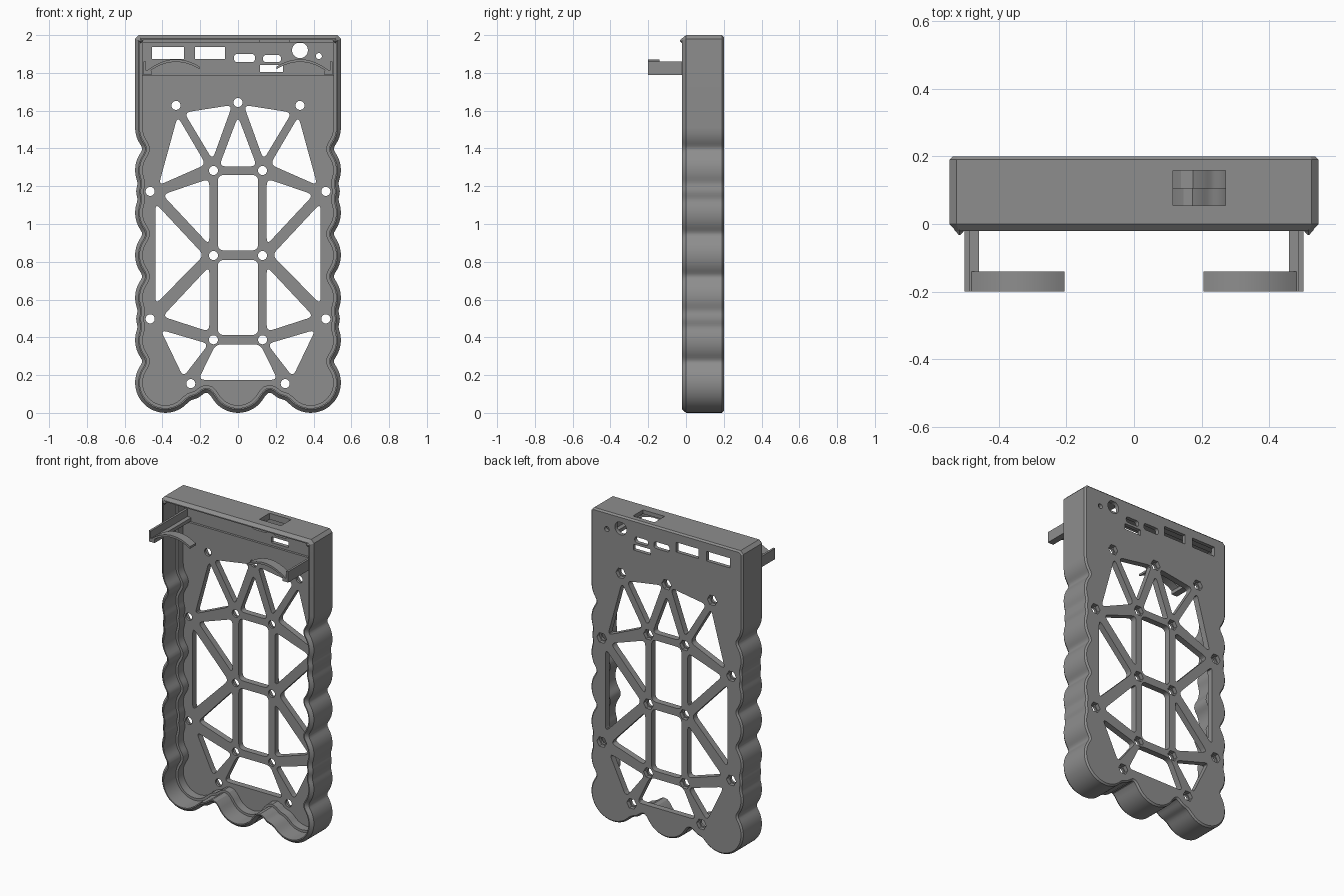
import bpy, bmesh, math
from mathutils import Vector

if "Cube" in bpy.data.objects:
    bpy.data.objects.remove(bpy.data.objects["Cube"])

grey = bpy.data.materials.new("mid grey")
grey.diffuse_color = (0.27, 0.27, 0.27, 1)
grey.use_nodes = True
grey.node_tree.nodes["Principled BSDF"].inputs["Base Color"].default_value = grey.diffuse_color


def finish(ob):
    ob.data.materials.clear()
    ob.data.materials.append(grey)
    bpy.ops.object.select_all(action='DESELECT')
    ob.select_set(True)
    bpy.context.view_layer.objects.active = ob
    bpy.ops.object.shade_smooth_by_angle(angle=math.radians(30))
    return ob


def slab(name, outline, holes, y0, y1):
    """Flat x/z outline with holes, extruded from y0 to y1."""
    cu = bpy.data.curves.new(name, 'CURVE')
    cu.dimensions, cu.fill_mode, cu.extrude = '2D', 'BOTH', (y1 - y0) / 2
    for pts in [outline] + holes:
        sp = cu.splines.new('POLY')
        sp.points.add(len(pts) - 1)
        for p, q in zip(sp.points, pts):
            p.co = (q[0], q[1], 0, 1)
        sp.use_cyclic_u = True
    ob = bpy.data.objects.new(name, cu)
    bpy.context.collection.objects.link(ob)
    ob.rotation_euler.x = math.pi / 2
    ob.location.y = (y0 + y1) / 2
    bpy.ops.object.select_all(action='DESELECT')
    ob.select_set(True)
    bpy.context.view_layer.objects.active = ob
    bpy.ops.object.convert(target='MESH')
    ob = bpy.context.view_layer.objects.active
    bm = bmesh.new()
    bm.from_mesh(ob.data)
    bmesh.ops.remove_doubles(bm, verts=bm.verts, dist=1e-5)
    bmesh.ops.recalc_face_normals(bm, faces=bm.faces)
    bm.to_mesh(ob.data)
    bm.free()
    return finish(ob)


def circle(x, z, r, n=24):
    return [(x + r * math.cos(2 * math.pi * i / n), z + r * math.sin(2 * math.pi * i / n))
            for i in range(n)]


def rect(x0, x1, z0, z1):
    return [(x0, z0), (x1, z0), (x1, z1), (x0, z1)]


def rounded(pts, r):
    """Round every corner with a short quadratic arc."""
    out, n = [], len(pts)
    for i in range(n):
        c = Vector(pts[i])
        da, db = Vector(pts[i - 1]) - c, Vector(pts[(i + 1) % n]) - c
        a = c + da.normalized() * min(r, da.length * 0.45)
        b = c + db.normalized() * min(r, db.length * 0.45)
        for k in range(6):
            t = k / 5
            out.append(tuple(a * (1 - t) ** 2 + c * 2 * t * (1 - t) + b * t * t))
    return out


def mirror(pts):
    return [(-x, z) for x, z in reversed(pts)]


def offset(pts, d):
    """Move a counter-clockwise loop inward by d."""
    out, n = [], len(pts)
    for i in range(n):
        p = Vector(pts[i])
        e1 = (p - Vector(pts[i - 1])).normalized()
        e2 = (Vector(pts[(i + 1) % n]) - p).normalized()
        nrm = Vector((-e1.y - e2.y, e1.x + e2.x)).normalized()
        cos = max(0.6, nrm.dot(Vector((-e1.y, e1.x))))
        out.append(tuple(p + nrm * d / cos))
    return out


# Scalloped outline: straight top, side lobes with screw bosses, bottom lobes
R, CX, CZ, PITCH = 0.16, 0.385, 0.16, 0.225
side_circles = [(CX, CZ + PITCH * k, R) for k in range(7)]
side_circles += [(0.465, 1.1725, 0.075), (0.465, 0.4975, 0.075)]
base_circles = [(CX, CZ, R), (0, CZ, R), (0.25, 0.155, 0.085)]


def side_x(z):
    return max([0.48] + [x + math.sqrt(r * r - (z - c) ** 2)
                         for x, c, r in side_circles if abs(z - c) < r])


def base_z(x):
    return min([0.11] + [c - math.sqrt(r * r - (x - cx) ** 2)
                         for cx, c, r in base_circles if abs(x - cx) < r])


half = []
N = 112
z_top = CZ + 6 * PITCH
half += [(side_x(z), z) for z in (z_top + (CZ - z_top) * i / N for i in range(N))]
half += [(CX + R * math.cos(a), CZ - R * math.sin(a))
         for a in (math.pi / 2 * i / 20 for i in range(20))]
half += [(x, base_z(x)) for x in (CX * (1 - i / 34) for i in range(35))]
for _ in range(2):
    half = [half[0]] + [((a[0] + 2 * b[0] + c[0]) / 4, (a[1] + 2 * b[1] + c[1]) / 4)
                        for a, b, c in zip(half, half[1:], half[2:])] + [half[-1]]
half = [(0.525, 2.0), (0.545, 1.98)] + half
outline = [(-x, z) for x, z in half] + list(reversed(half[:-1]))

# Wall frame: stepped inside, chamfered front and back edges
INNER = 0.04
rings = [(INNER, 0.16), (INNER, 0.105), (0.025, 0.105), (0.025, -0.02),
         (0.018, -0.02), (0, 0), (0, 0.19), (0.01, 0.2), (INNER, 0.2)]
bm = bmesh.new()
loops = [[bm.verts.new((x, y, z)) for x, z in (offset(outline, d) if d else outline)]
         for d, y in rings]
for a, b in zip(loops, loops[1:] + loops[:1]):
    for i in range(len(a)):
        j = (i + 1) % len(a)
        bm.faces.new((a[i], a[j], b[j], b[i]))
bmesh.ops.recalc_face_normals(bm, faces=bm.faces)
me = bpy.data.meshes.new("wall_frame")
bm.to_mesh(me)
bm.free()
frame = bpy.data.objects.new("wall_frame", me)
bpy.context.collection.objects.link(frame)

# Rectangular opening in the top wall
cutter = slab("top_opening_cutter", rect(0.115, 0.27, 1.9, 2.1), [], 0.055, 0.158)
mod = frame.modifiers.new("opening", 'BOOLEAN')
mod.object, mod.operation, mod.solver = cutter, 'DIFFERENCE', 'EXACT'
bpy.context.view_layer.objects.active = frame
bpy.ops.object.modifier_apply(modifier=mod.name)
bpy.data.objects.remove(cutter)
finish(frame)

# Lattice windows: left-hand ones are mirrored, centre ones stand alone
left = [
    [(-0.285, 1.59), (-0.03, 1.63), (-0.135, 1.34)],
    [(-0.32, 1.57), (-0.17, 1.315), (-0.42, 1.205)],
    [(-0.152, 1.24), (-0.40, 1.155), (-0.152, 0.89)],
    [(-0.437, 1.11), (-0.437, 0.575), (-0.18, 0.835)],
    [(-0.152, 0.775), (-0.152, 0.43), (-0.40, 0.51)],
    [(-0.41, 0.44), (-0.155, 0.365), (-0.29, 0.19)],
]
centre = [
    [(0, 1.57), (-0.10, 1.305), (0.10, 1.305)],
    rect(-0.107, 0.107, 0.86, 1.26),
    rect(-0.107, 0.107, 0.412, 0.81),
    [(-0.118, 0.363), (-0.21, 0.175), (0.21, 0.175), (0.118, 0.363)],
]
windows = [rounded(w, 0.035) for w in left + [mirror(w) for w in left] + centre]

# Screw positions: round in front, hexagonal nut pocket behind
screws = [(0, 1.643)]
for x, z in [(0.328, 1.628), (0.13, 1.283), (0.465, 1.1725), (0.13, 0.833),
             (0.465, 0.4975), (0.13, 0.387), (0.25, 0.155)]:
    screws += [(x, z), (-x, z)]

# Port openings along the top of the back plate
ports = [rect(-0.455, -0.286, 1.873, 1.936), rect(-0.228, -0.069, 1.873, 1.936),
         rounded(rect(-0.021, 0.09, 1.857, 1.90), 0.018),
         rounded(rect(0.132, 0.228, 1.857, 1.894), 0.018),
         rect(0.116, 0.238, 1.804, 1.841),
         circle(0.328, 1.92, 0.042, 32), circle(0.428, 1.889, 0.016)]

inner = offset(outline, INNER)
edge = max(x for x, z in inner if z > 1.7)
STEP = 1.785
floor = [p for p in inner if p[1] < STEP]
i = max(range(len(floor)), key=lambda k: math.dist(floor[k], floor[(k + 1) % len(floor)]))
floor = floor[i + 1:] + floor[:i + 1] + [(edge, STEP), (-edge, STEP)]
slab("back_plate", inner, windows + ports + [circle(x, z, 0.035, 6) for x, z in screws],
     0.175, 0.2)
slab("floor_layer", floor, windows + [circle(x, z, 0.024) for x, z in screws], 0.16, 0.175)

# Front arms with curved spring leaves, and small hooks on the front rim
arm = [(0.458, 1.79), (0.50, 1.79), (0.50, 1.86), (0.486, 1.86), (0.486, 1.812), (0.458, 1.812)]
arc = [(0.48 - 0.275 * t, 1.80 + 0.02 * t + 0.19 * t * (1 - t))
       for t in (k / 16 for k in range(17))]
leaf = arc + [(x, z + 0.014) for x, z in reversed(arc)]
for s, side in ((1, "right"), (-1, "left")):
    flip = (lambda p: p) if s == 1 else mirror
    slab(side + "_arm", flip(arm), [], -0.2, 0.175)
    slab(side + "_spring_leaf", flip(leaf), [], -0.2, -0.14)
    bpy.ops.mesh.primitive_cone_add(vertices=4, radius1=0.015, radius2=0.003, depth=0.014,
                                    location=(s * 0.515, -0.025, 1.97),
                                    rotation=(math.pi / 2, 0, 0))
    bpy.context.object.name = side + "_hook"
    finish(bpy.context.object)
